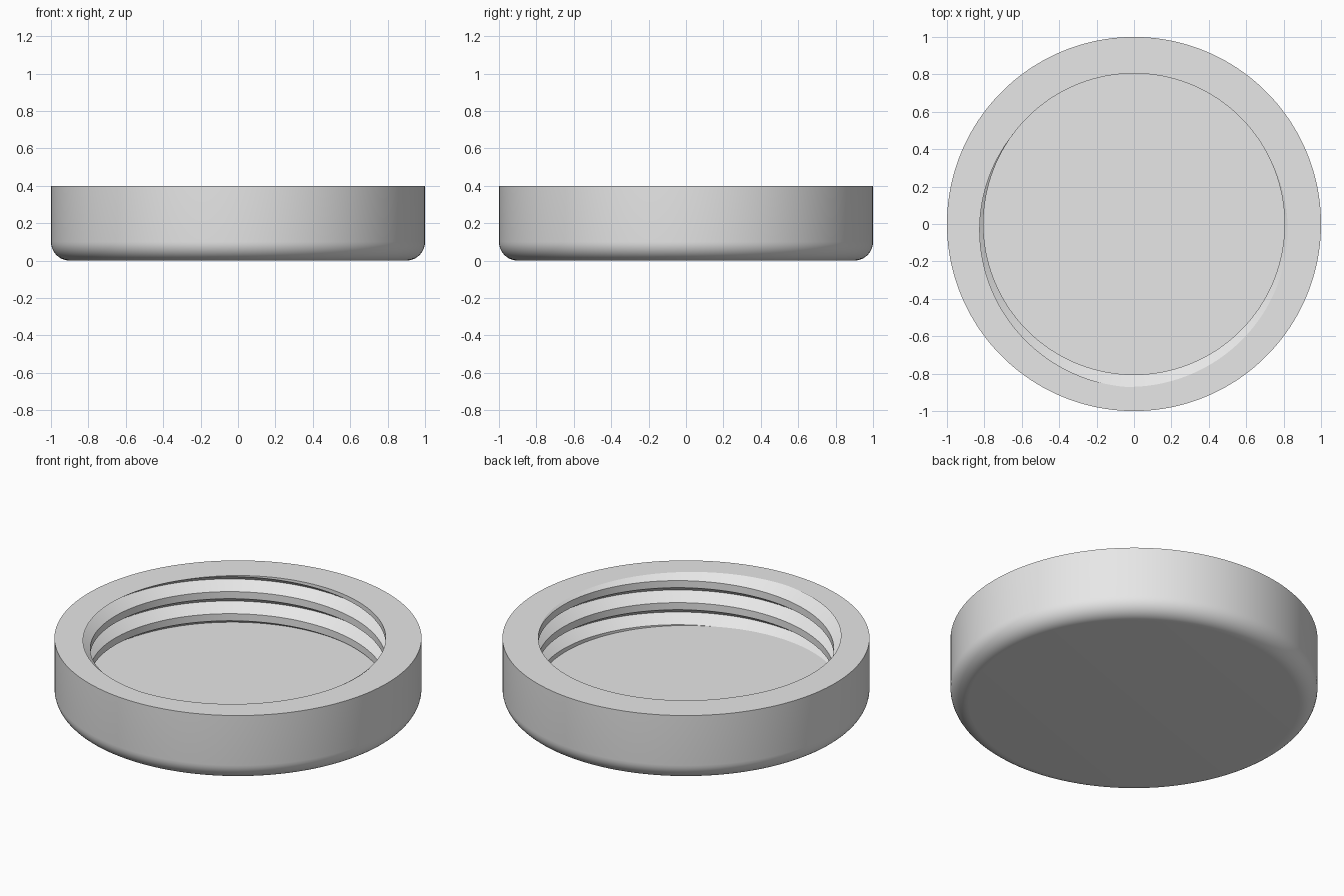
import bpy, bmesh, math

if "Cube" in bpy.data.objects:
    bpy.data.objects.remove(bpy.data.objects["Cube"])

N = 192                        # segments around
H, FLOOR = 0.4, 0.1            # rim height, inner floor height
FILLET = 0.1                   # bottom outer rounding
CREST, ROOT = 0.805, 0.872     # inner thread radii
PITCH, FLANK = 0.1325, 0.045   # thread pitch, flank height
START = math.radians(-93)      # where the groove leaves through the rim


def ring_point(r, t, z):
    return (r * math.cos(t), r * math.sin(t), z)


def thread_radius(dz):
    """Inner radius at a height offset from a groove centre."""
    d = abs((dz + PITCH / 2) % PITCH - PITCH / 2)
    return CREST + (ROOT - CREST) * max(0, 1 - d / FLANK)


def inner_profile(a):
    """Inner wall (r, z) points at angle a past the thread start."""
    centre = H + PITCH * a / (2 * math.pi)
    zs = []
    for k in range(-4, 2):
        zs += [centre + k * PITCH + o for o in (-FLANK, 0, FLANK)]
    zs = [min(max(z, FLOOR), H) for z in zs]
    return [(thread_radius(z - centre), z) for z in [FLOOR] + zs + [H]]


def outer_profile():
    """Base centre, rounded bottom edge and outer wall."""
    pts = [(0, 0)]
    for i in range(11):
        b = math.pi / 2 * i / 10
        pts.append((1 - FILLET + FILLET * math.sin(b), FILLET - FILLET * math.cos(b)))
    return pts + [(1, H)]


# Threaded cap: one closed section swept around the axis
bm = bmesh.new()
columns = []
for i in range(N + 1):
    a = 2 * math.pi * i / N
    section = outer_profile() + inner_profile(a)[::-1] + [(0, FLOOR)]
    columns.append([bm.verts.new(ring_point(r, START + a, z)) for r, z in section])
for c0, c1 in zip(columns, columns[1:]):
    for j in range(len(c0) - 1):
        bm.faces.new((c0[j], c1[j], c1[j + 1], c0[j + 1]))
bmesh.ops.remove_doubles(bm, verts=bm.verts, dist=0.00002)
bmesh.ops.dissolve_degenerate(bm, dist=0.00001, edges=bm.edges)
bmesh.ops.recalc_face_normals(bm, faces=bm.faces)

mesh = bpy.data.meshes.new("screw_cap")
bm.to_mesh(mesh)
bm.free()
cap = bpy.data.objects.new("screw_cap", mesh)
bpy.context.collection.objects.link(cap)

grey = bpy.data.materials.new("light_grey")
grey.diffuse_color = (0.8, 0.8, 0.8, 1)
grey.use_nodes = True
grey.node_tree.nodes["Principled BSDF"].inputs["Base Color"].default_value = grey.diffuse_color
mesh.materials.append(grey)

bpy.context.view_layer.objects.active = cap
cap.select_set(True)
bpy.ops.object.shade_smooth_by_angle(angle=math.radians(30))
